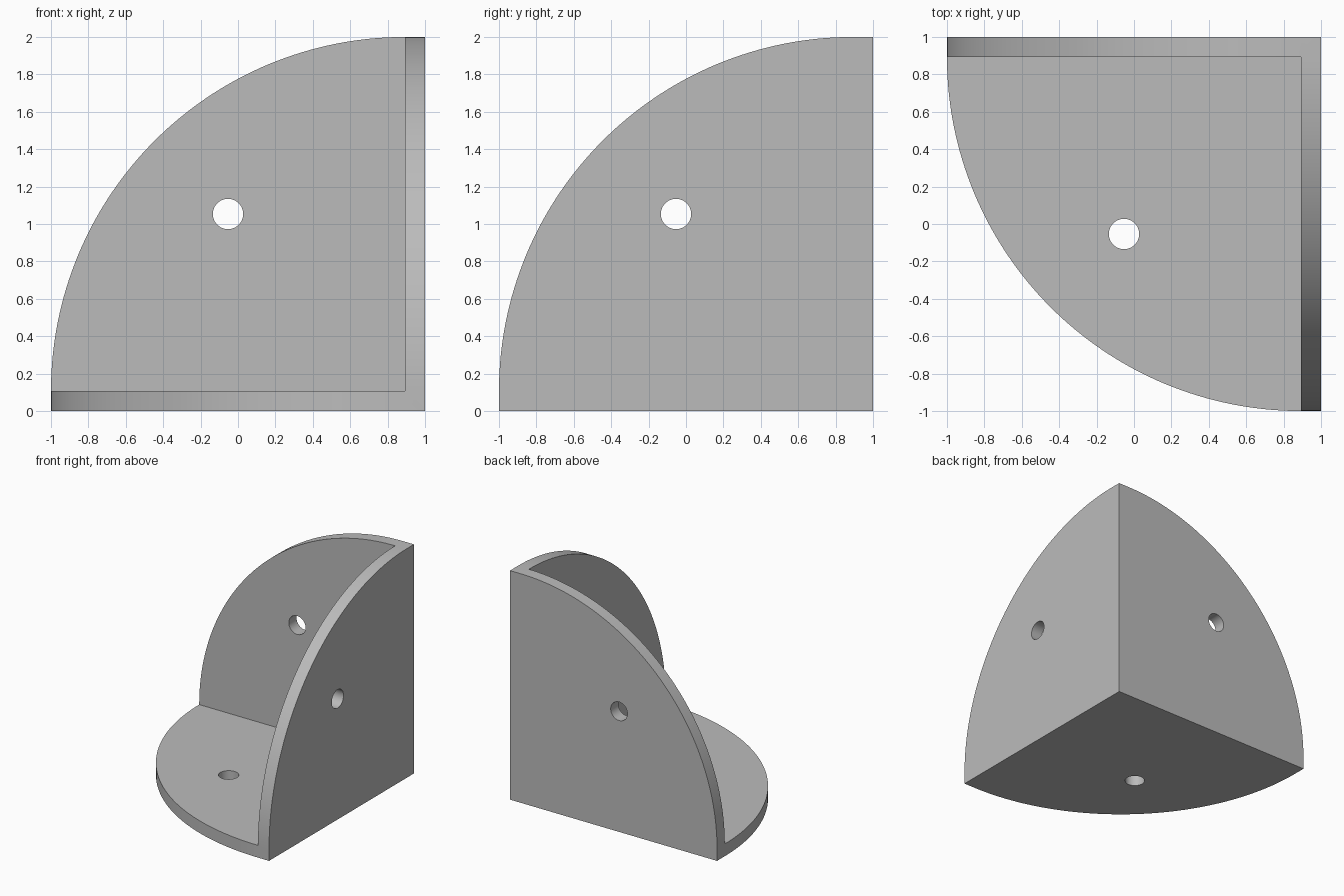
import bpy, bmesh, math
from mathutils import Vector

cube = bpy.data.objects.get("Cube")
if cube:
    bpy.data.objects.remove(cube, do_unlink=True)

T = 0.107           # plate thickness
R = 2 - T           # arc radius, centred on the inner corner
HOLE = T + R / 2    # hole offset from the outer corner
HOLE_R = 0.081

grey = bpy.data.materials.new("plain_grey")
grey.use_nodes = True
colour = (0.5, 0.5, 0.5, 1)
grey.diffuse_color = colour
grey.node_tree.nodes["Principled BSDF"].inputs["Base Color"].default_value = colour


def prism(name, outline, low, high, axis):
    """Extrude an outline, measured from the outer corner, along one axis."""
    def place(u, v, w):
        p = [0, 0, 0]
        p[axis], p[(axis + 1) % 3], p[(axis + 2) % 3] = w, u, v
        return Vector((1 - p[0], 1 - p[1], p[2]))

    bm = bmesh.new()
    face = bm.faces.new([bm.verts.new(place(u, v, low)) for u, v in outline])
    new = bmesh.ops.extrude_face_region(bm, geom=[face])["geom"]
    bmesh.ops.translate(bm, vec=place(0, 0, high) - place(0, 0, low),
                        verts=[g for g in new if isinstance(g, bmesh.types.BMVert)])
    bmesh.ops.recalc_face_normals(bm, faces=bm.faces)
    mesh = bpy.data.meshes.new(name)
    bm.to_mesh(mesh)
    bm.free()
    mesh.materials.append(grey)
    obj = bpy.data.objects.new(name, mesh)
    bpy.context.collection.objects.link(obj)
    return obj


def combine(target, tool, operation):
    """Apply a boolean and remove the tool object."""
    mod = target.modifiers.new(operation.lower(), 'BOOLEAN')
    mod.operation, mod.solver, mod.object = operation, 'EXACT', tool
    bpy.context.view_layer.objects.active = target
    bpy.ops.object.modifier_apply(modifier=mod.name)
    bpy.data.objects.remove(tool, do_unlink=True)


# Rounded quarter plate and round screw hole outlines
SEG = 64
arc = [(T + R * math.cos(a), T + R * math.sin(a))
       for a in (math.pi / 2 * i / SEG for i in range(SEG + 1))]
quarter = [(0, 0), (2, 0)] + arc + [(0, 2)]
circle = [(HOLE + HOLE_R * math.cos(a), HOLE + HOLE_R * math.sin(a))
          for a in (math.tau * i / 48 for i in range(48))]

# Three plates joined at the corner
bracket = prism("corner_bracket", quarter, 0, T, 2)
for name, axis in (("side_plate", 0), ("back_plate", 1)):
    combine(bracket, prism(name, quarter, 0, T, axis), 'UNION')

# One screw hole through each plate
for axis in range(3):
    combine(bracket, prism("hole_cutter", circle, -0.1, T + 0.1, axis), 'DIFFERENCE')

bpy.ops.object.select_all(action='DESELECT')
bracket.select_set(True)
bpy.context.view_layer.objects.active = bracket
bpy.ops.object.shade_smooth_by_angle(angle=math.radians(30))
